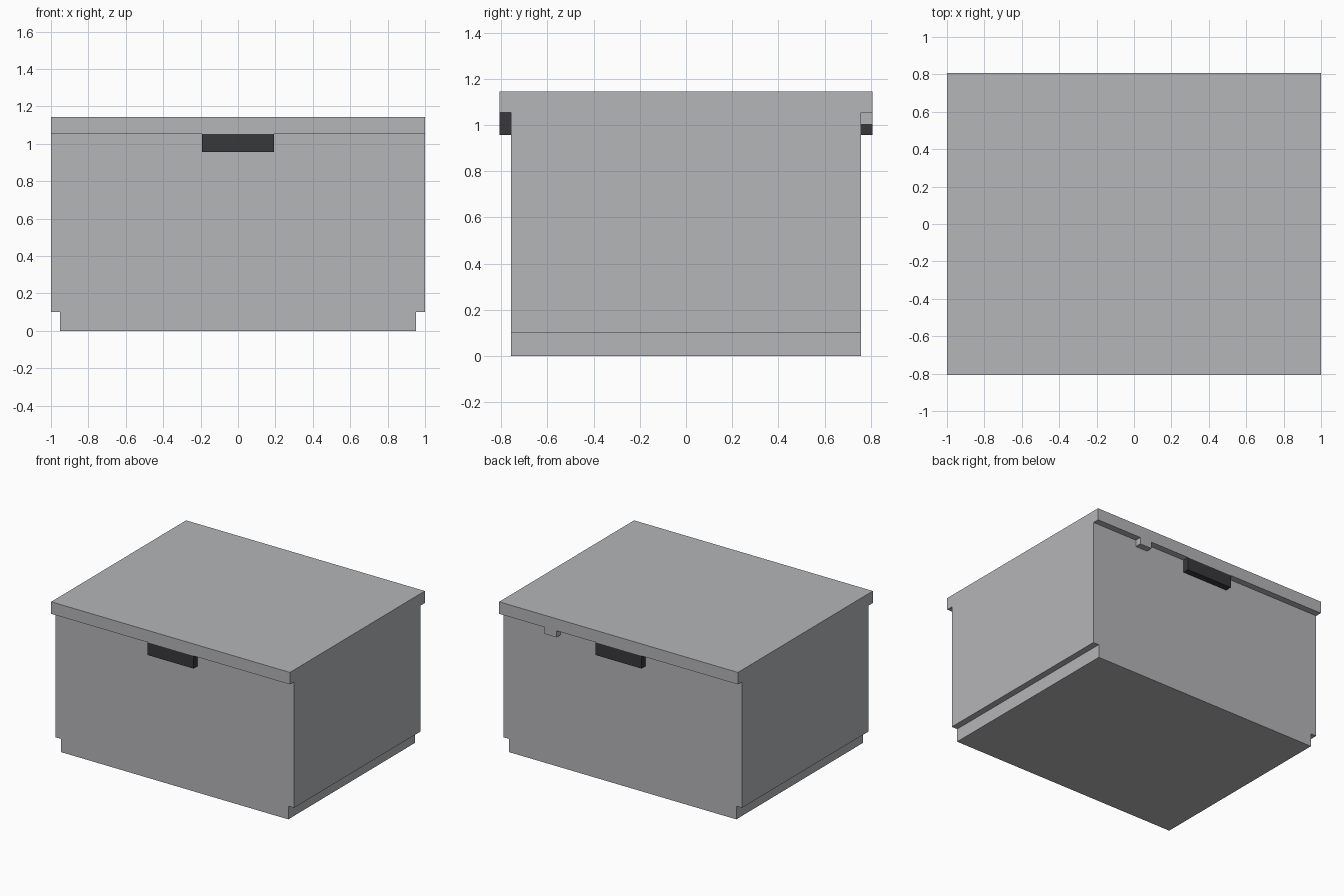
import bpy

if "Cube" in bpy.data.objects:
    bpy.data.objects.remove(bpy.data.objects["Cube"], do_unlink=True)


def make_material(name, color):
    mat = bpy.data.materials.new(name)
    mat.use_nodes = True
    mat.diffuse_color = color
    mat.node_tree.nodes["Principled BSDF"].inputs["Base Color"].default_value = color
    return mat


def box(name, mat, x, y, z):
    """Box spanning the given (min, max) ranges."""
    bpy.ops.mesh.primitive_cube_add(size=1)
    obj = bpy.context.object
    obj.name = name
    for v in obj.data.vertices:
        for i, (lo, hi) in enumerate((x, y, z)):
            v.co[i] = hi if v.co[i] > 0 else lo
    obj.data.materials.append(mat)
    return obj


def prism(name, mat, outline, half_depth):
    """Front-view outline extruded from front to back."""
    n = len(outline)
    verts = [(x, y, z) for y in (-half_depth, half_depth) for x, z in outline]
    faces = [list(range(n)), list(range(2 * n - 1, n - 1, -1))]
    faces += [[i, i + n, (i + 1) % n + n, (i + 1) % n] for i in range(n)]
    mesh = bpy.data.meshes.new(name)
    mesh.from_pydata(verts, [], faces)
    mesh.materials.append(mat)
    obj = bpy.data.objects.new(name, mesh)
    bpy.context.collection.objects.link(obj)
    return obj


grey = make_material("light grey", (0.46, 0.465, 0.48, 1))
dark = make_material("dark grey", (0.04, 0.04, 0.043, 1))

BODY_Y, LID_Y = 0.758, 0.807
LID_BOTTOM, LID_TOP = 1.053, 1.144

# Body with a stepped-in base on the left and right
right_side = [(0.952, 0), (1, 0.1), (1, LID_BOTTOM)]
right_side.insert(1, (0.952, 0.1))
left_side = [(-x, z) for x, z in reversed(right_side)]
prism("body", grey, right_side + left_side, BODY_Y)

# Lid overhanging the front and back
box("lid", grey, (-1, 1), (-LID_Y, LID_Y), (LID_BOTTOM, LID_TOP))

# Small tab under the back edge of the lid
box("back_tab", grey, (0.52, 0.62), (BODY_Y, LID_Y), (1.003, LID_BOTTOM))

# Handles under the front and back edges of the lid
for name, side in (("front_handle", -1), ("back_handle", 1)):
    span = sorted((side * BODY_Y, side * LID_Y))
    box(name, dark, (-0.192, 0.192), span, (0.957, LID_BOTTOM))
